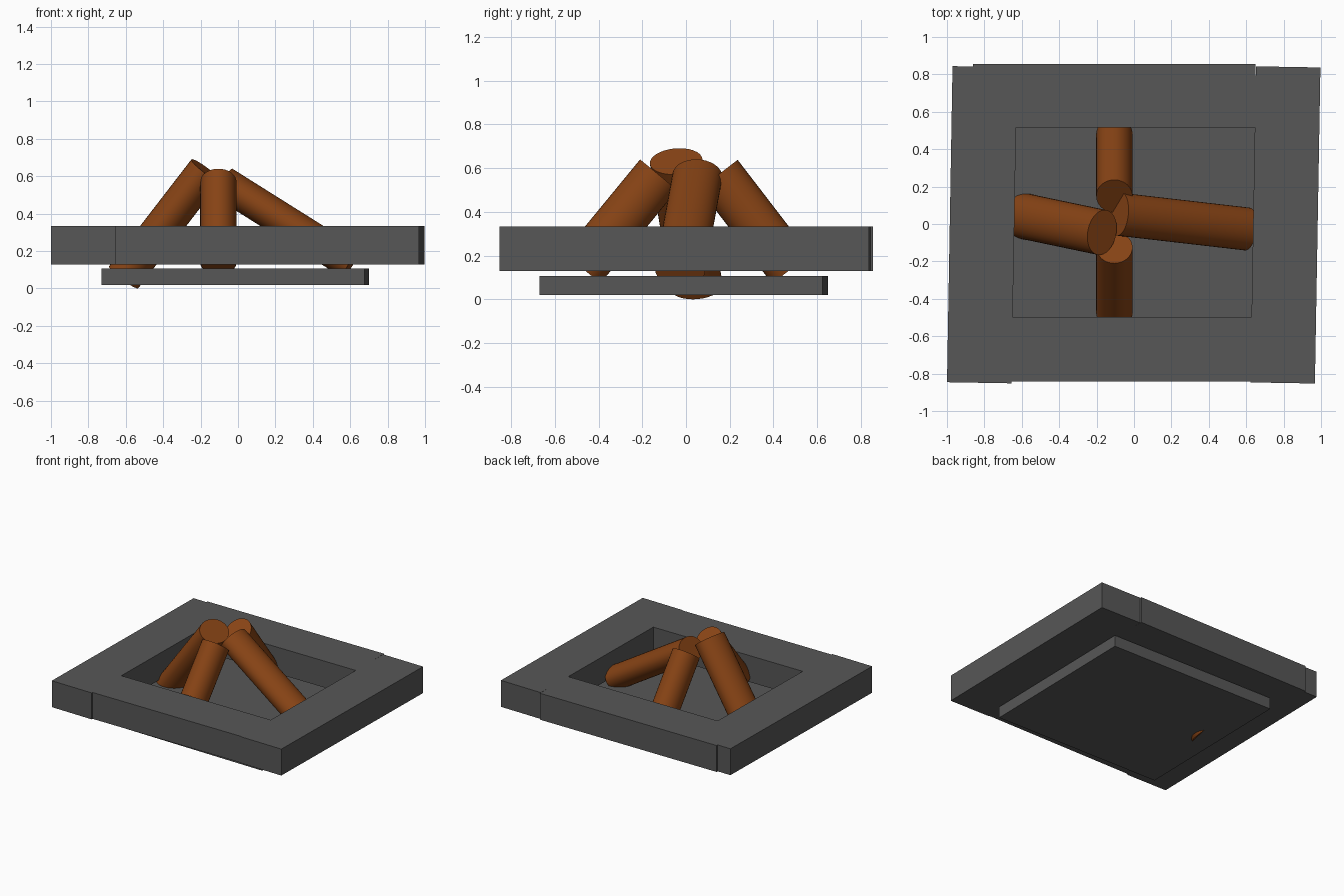
import bpy, bmesh, math
from mathutils import Vector, Matrix

if "Cube" in bpy.data.objects:
    bpy.data.objects.remove(bpy.data.objects["Cube"])


def material(name, rgb):
    m = bpy.data.materials.new(name)
    m.diffuse_color = (*rgb, 1)
    m.use_nodes = True
    m.node_tree.nodes["Principled BSDF"].inputs["Base Color"].default_value = m.diffuse_color
    return m


STONE = material("dark_grey_stone", (0.095, 0.095, 0.095))
WOOD = material("brown_wood", (0.245, 0.057, 0.0075))


def finish(name, bm, mat):
    me = bpy.data.meshes.new(name)
    bm.to_mesh(me)
    bm.free()
    me.materials.append(mat)
    ob = bpy.data.objects.new(name, me)
    bpy.context.collection.objects.link(ob)
    return ob


def slab(name, center, size, yaw=0.0):
    """Box turned slightly about the vertical."""
    bm = bmesh.new()
    mat = (Matrix.Translation(center) @ Matrix.Rotation(math.radians(yaw), 4, 'Z')
           @ Matrix.Diagonal((*size, 1)))
    bmesh.ops.create_cube(bm, size=1, matrix=mat)
    return finish(name, bm, STONE)


def log(name, foot, top, half_width, half_thick):
    """Leaning log with a slightly oval cross-section."""
    foot, top = Vector(foot), Vector(top)
    axis = (top - foot).normalized()
    side = axis.cross(Vector((0, 0, 1))).normalized()
    up = side.cross(axis)
    frame = Matrix((side * half_width, up * half_thick, -axis * (top - foot).length))
    frame = Matrix.Translation((foot + top) / 2) @ frame.transposed().to_4x4()
    bm = bmesh.new()
    bmesh.ops.create_cone(bm, cap_ends=True, segments=32, radius1=1, radius2=1,
                          depth=1, matrix=frame)
    bmesh.ops.recalc_face_normals(bm, faces=bm.faces)
    for f in bm.faces:
        f.smooth = len(f.verts) == 4
    for e in bm.edges:
        e.smooth = all(len(f.verts) == 4 for f in e.link_faces)
    return finish(name, bm, WOOD)


# Floor plate of the pit
slab("base_plate", (-0.015, -0.01, 0.063), (1.405, 1.295, 0.088), -1.05)

# Four beams of the surround
Z, H = 0.231, 0.204
slab("left_beam", (-0.8125, -0.004, Z), (0.345, 1.69, H), -1.0)
slab("right_beam", (0.8095, -0.005, Z), (0.345, 1.69, H), -1.0)
slab("back_beam", (-0.105, 0.685, Z), (1.51, 0.34, H))
slab("front_beam", (0.0, -0.67, Z), (1.50, 0.343, H))

# Leaning logs
log("front_log", (-0.105, -0.476, 0.143), (-0.105, -0.125, 0.57), 0.097, 0.11)
log("back_log", (-0.105, 0.481, 0.139), (-0.105, 0.149, 0.571), 0.097, 0.11)
log("right_log", (0.607, -0.027, 0.134), (-0.078, 0.052, 0.564), 0.115, 0.09)
log("left_log", (-0.611, 0.047, 0.06), (-0.171, -0.045, 0.631), 0.122, 0.097)
